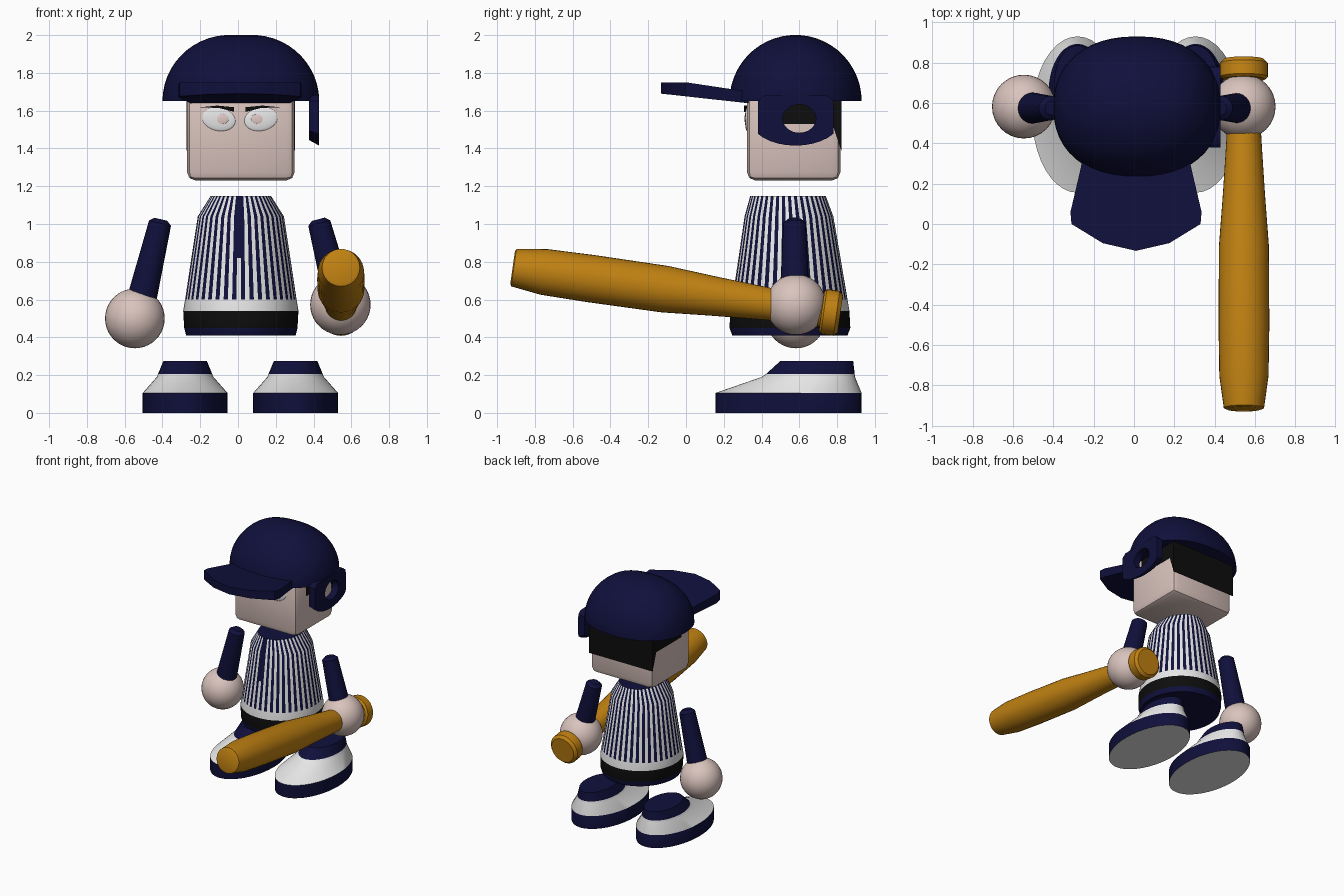
import bpy, bmesh, math
from mathutils import Matrix, Vector

if "Cube" in bpy.data.objects:
    bpy.data.objects.remove(bpy.data.objects["Cube"])


def material(name, rgb):
    m = bpy.data.materials.new(name)
    m.diffuse_color = (*rgb, 1)
    m.use_nodes = True
    m.node_tree.nodes["Principled BSDF"].inputs["Base Color"].default_value = m.diffuse_color
    return m


NAVY = material("navy", (0.005, 0.005, 0.045))
WHITE = material("white", (0.80, 0.80, 0.80))
SKIN = material("skin", (0.70, 0.55, 0.51))
BLACK = material("black", (0.004, 0.004, 0.004))
GOLD = material("gold", (0.53, 0.22, 0.006))
PINK = material("pale pink", (0.75, 0.58, 0.56))
CX, CY = 0.015, 0.575


def finish(name, bm, mats, angle=35):
    bmesh.ops.recalc_face_normals(bm, faces=bm.faces[:])
    me = bpy.data.meshes.new(name)
    bm.to_mesh(me)
    bm.free()
    for m in mats:
        me.materials.append(m)
    ob = bpy.data.objects.new(name, me)
    bpy.context.collection.objects.link(ob)
    me.shade_smooth()
    me.set_sharp_from_angle(angle=math.radians(angle))
    return ob


def loft(name, rings, mats, n=32, rule=None, power=2, matrix=None, angle=35):
    """Stack oval rings (z, cx, cy, rx, ry); rule(band, segment) picks the colour."""
    bm = bmesh.new()

    def coord(v):
        return math.copysign(abs(v) ** (2 / power), v)
    loops = []
    for z, cx, cy, rx, ry in rings:
        loops.append([bm.verts.new((cx + rx * coord(math.cos(2 * math.pi * i / n)),
                                    cy + ry * coord(math.sin(2 * math.pi * i / n)), z))
                      for i in range(n)])
    for b in range(len(loops) - 1):
        for i in range(n):
            j = (i + 1) % n
            f = bm.faces.new((loops[b][i], loops[b][j], loops[b + 1][j], loops[b + 1][i]))
            f.material_index = rule(b, i) if rule else 0
    for b, loop in ((-1, loops[0]), (len(loops), loops[-1])):
        f = bm.faces.new(loop)
        f.material_index = rule(b, 0) if rule else 0
    if matrix:
        bm.transform(matrix)
    return finish(name, bm, mats, angle)


def rod(name, start, end, profile, mat, n=24):
    """Turned part along an axis, profile = (fraction along axis, radius)."""
    a, d = Vector(start), Vector(end) - Vector(start)
    mtx = Matrix.Translation(a) @ d.to_track_quat('Z', 'Y').to_matrix().to_4x4()
    return loft(name, [(t * d.length, 0, 0, r, r) for t, r in profile], [mat], n, matrix=mtx)


def prism(name, pts, offset, mat, angle=35):
    """Extrude a flat outline of 3D points along offset."""
    bm = bmesh.new()
    f = bm.faces.new([bm.verts.new(p) for p in pts])
    ext = bmesh.ops.extrude_face_region(bm, geom=[f], use_keep_orig=True)
    moved = [v for v in ext["geom"] if isinstance(v, bmesh.types.BMVert)]
    bmesh.ops.translate(bm, verts=moved, vec=offset)
    return finish(name, bm, [mat], angle)


def ball(name, loc, scale, mat, tilt=0):
    bm = bmesh.new()
    bmesh.ops.create_uvsphere(bm, u_segments=32, v_segments=20, radius=1)
    bm.transform(Matrix.Translation(loc) @ Matrix.Rotation(tilt, 4, 'Y')
                 @ Matrix.Diagonal((*scale, 1)))
    return finish(name, bm, [mat], 60)


# Shoes: navy sole side, white upper, navy ankle, white underside
shoe_colours = {-1: 1, 0: 0, 1: 1, 2: 1, 3: 0, 4: 0}
for side, x in (("left", -0.28), ("right", 0.305)):
    rows = [(0, .155, .93, .225), (.105, .155, .93, .225), (.19, .40, .895, .15),
            (.207, .425, .893, .143), (.275, .50, .885, .115)]
    loft(side + "_shoe", [(z, x, (a + b) / 2, r, (b - a) / 2) for z, a, b, r in rows],
         [NAVY, WHITE], 40, lambda b, i: shoe_colours.get(b, 0))


# Torso: navy hem, black belt, white band, pinstriped shirt
def shirt(b, i):
    if b in (-1, 0, 6):
        return 0
    if b == 1:
        return 2
    if b == 2:
        return 1
    wide_front = b >= 4 and i == 59
    return 0 if i % 2 == 0 or wide_front else 1


loft("torso", [(.41, CX, .55, .29, .305), (.45, CX, .55, .30, .32), (.54, CX, .55, .305, .315),
               (.60, CX, .55, .295, .305), (.82, CX, .548, .262, .27),
               (1.04, CX, .545, .228, .235), (1.148, CX, .54, .16, .20)],
     [NAVY, WHITE, BLACK], 80, shirt)

# Arms and hands
sleeve = [(0, .035), (.05, .06), (1, .078)]
rod("left_arm", (-.408, CY, 1.025), (-.51, CY, .60), sleeve, NAVY)
rod("right_arm", (.425, CY, 1.025), (.53, CY, .62), sleeve, NAVY)
ball("left_hand", (-.546, .582, .50), (.158,) * 3, SKIN)
ball("right_hand", (.542, .582, .573), (.16,) * 3, SKIN)

# Bat
rod("bat", (.545, -.918, .77), (.545, .73, .535),
    [(0, .085), (.004, .10), (.10, .122), (.25, .126), (.49, .124), (.65, .104),
     (.82, .086), (1, .08)], GOLD, 32)
rod("bat_knob", (.545, .718, .538), (.545, .817, .524),
    [(0, .105), (.12, .12), (.8, .12), (1, .10)], GOLD, 24)

# Head: softened box
bm = bmesh.new()
bmesh.ops.create_cube(bm, size=1)
bm.transform(Matrix.Translation((CX, .57, 1.475)) @ Matrix.Diagonal((.57, .495, .49, 1)))
bmesh.ops.bevel(bm, geom=bm.edges[:], offset=.045, segments=2, profile=.5, affect='EDGES')
finish("head", bm, [SKIN], 40)

# Hair wrapping the back of the head
hair = [(.822, 1.39), (.775, 1.53), (.45, 1.53), (.45, 1.70), (.822, 1.70)]
prism("hair", [(-.273, y, z) for y, z in hair], (.576, 0, 0), BLACK)

# Helmet dome
dome = []
for k in range(13):
    t = math.radians(86 * k / 12)
    dome.append((1.65 + .35 * math.sin(t) / math.sin(math.radians(86)), CX, .58,
                 .06 + .355 * math.cos(t), .35 * math.cos(t)))
loft("helmet", dome, [NAVY], 48, power=2.25, angle=50)

# Helmet brim, tilted up towards the front
outline = [(-.26, .34), (-.285, .23), (-.325, .06), (-.32, 0), (-.165, -.095), (0, -.133)]
outline += [(-x, y) for x, y in reversed(outline[:-1])]
bm = bmesh.new()
lower = [bm.verts.new((x + .01, y, 1.69 - .11 * (y + .13))) for x, y in outline]
upper = [bm.verts.new((x + .01, y, 1.75 - .15 * max(0, y))) for x, y in outline]
bm.faces.new(lower)
bm.faces.new(upper)
for i in range(len(outline)):
    j = (i + 1) % len(outline)
    bm.faces.new((lower[i], lower[j], upper[j], upper[i]))
finish("brim", bm, [NAVY], 30)

# Ear flap: plate with an ear hole
N = 32
bm = bmesh.new()
flap = []
for x in (.375, .43):
    outer, inner = [], []
    for i in range(N):
        c, s = math.cos(2 * math.pi * i / N), math.sin(2 * math.pi * i / N)
        y = .58 + .20 * max(-1, min(1, 1.2 * c))
        z = 1.555 + (.125 * min(1, 1.4 * s) if s > 0 else .14 * s)
        if x < .4 and s < 0:
            z -= .03 * s
        outer.append(bm.verts.new((x, y, z)))
        inner.append(bm.verts.new((x, .60 + .088 * c, 1.558 + .075 * s)))
    flap.append((outer, inner))
(o0, i0), (o1, i1) = flap
for i in range(N):
    j = (i + 1) % N
    for a, b in ((o0, i0), (o1, i1), (o0, o1), (i0, i1)):
        bm.faces.new((a[i], a[j], b[j], b[i]))
finish("ear_flap", bm, [NAVY], 40)

# Eyes and angry brows, mirrored about the face centre
for side, s in (("left", -1), ("right", 1)):
    ex = .01 + s * .112
    ball(side + "_eye", (ex, .324, 1.555), (.09, .012, .062), WHITE, -s * .2)
    ball(side + "_iris", (ex - s * .02, .314, 1.556), (.032, .004, .026), PINK)
    brow = [(.21, 1.618), (.12, 1.627), (.03, 1.618), (.03, 1.594), (.11, 1.614)]
    prism(side + "_brow", [(.01 + s * x, .308, z) for x, z in brow], (0, .02, 0), BLACK)
